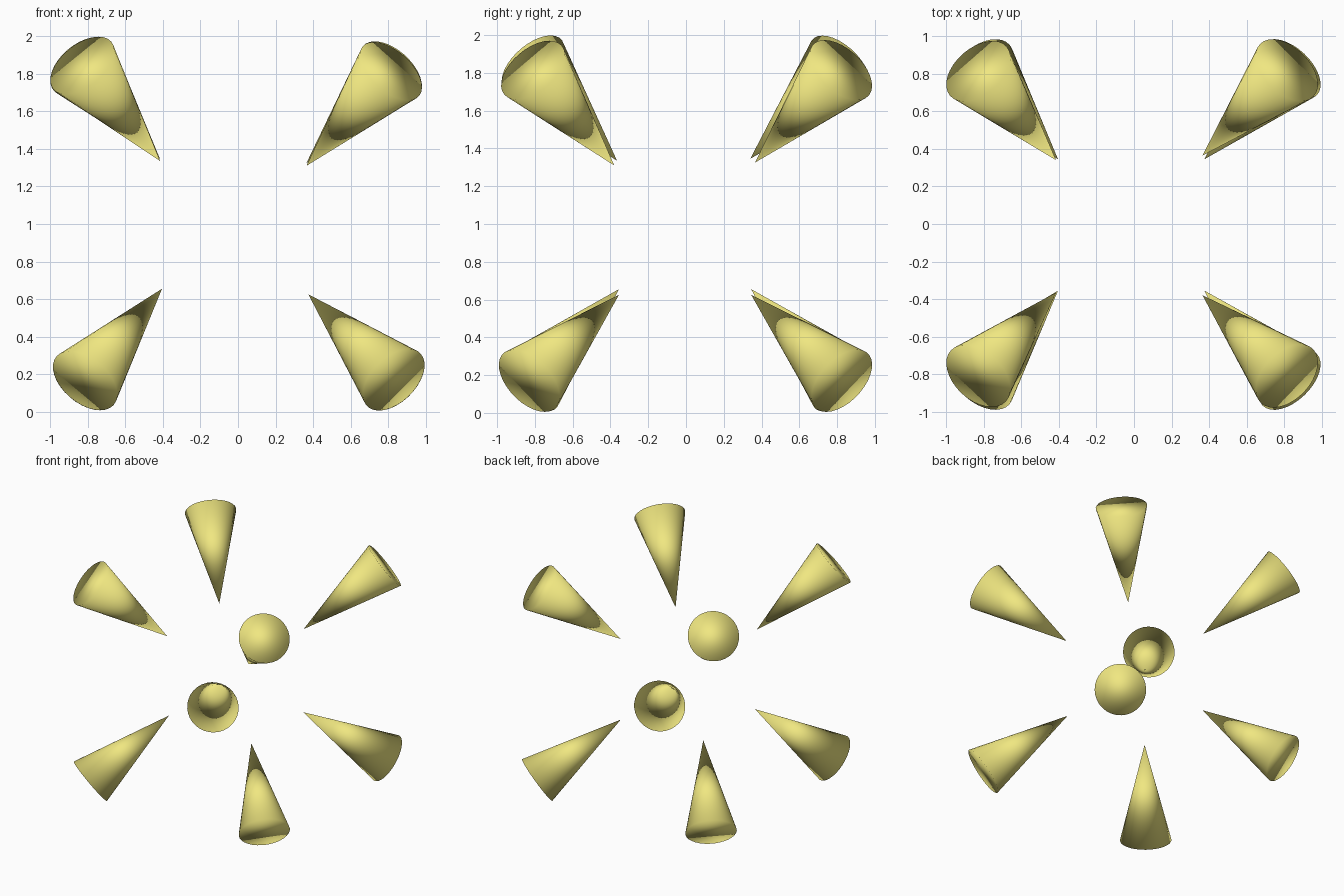
import bpy
from mathutils import Vector

if "Cube" in bpy.data.objects:
    bpy.data.objects.remove(bpy.data.objects["Cube"])

RADIUS = 0.2

yellow = bpy.data.materials.new("yellow")
yellow.diffuse_color = (0.87, 0.80, 0.22, 1.0)
yellow.use_nodes = True
yellow.node_tree.nodes["Principled BSDF"].inputs["Base Color"].default_value = yellow.diffuse_color


def spike(name, tip, base):
    """Smooth cone running from a wide closed base to a sharp tip."""
    tip, base = Vector(tip), Vector(base)
    axis = tip - base
    bpy.ops.mesh.primitive_cone_add(vertices=32, radius1=RADIUS, radius2=0,
                                    depth=axis.length, location=(tip + base) / 2,
                                    rotation=axis.to_track_quat('Z', 'Y').to_euler())
    obj = bpy.context.object
    obj.name = name
    obj.data.materials.append(yellow)
    bpy.ops.object.shade_smooth()


# Eight cones at the corners of a cube, tips facing the middle (tip, base centre)
spikes = {
    "top_front_left_cone": ((-0.415, -0.365, 1.335), (-0.83, -0.81, 1.845)),
    "top_front_right_cone": ((0.365, -0.38, 1.31), (0.815, -0.81, 1.815)),
    "top_back_right_cone": ((0.365, 0.365, 1.325), (0.815, 0.82, 1.815)),
    "top_back_left_cone": ((-0.415, 0.34, 1.345), (-0.83, 0.815, 1.84)),
    "bottom_front_left_cone": ((-0.405, -0.355, 0.655), (-0.815, -0.83, 0.165)),
    "bottom_front_right_cone": ((0.375, -0.355, 0.625), (0.83, -0.83, 0.17)),
    "bottom_back_right_cone": ((0.375, 0.345, 0.625), (0.83, 0.825, 0.17)),
    "bottom_back_left_cone": ((-0.405, 0.345, 0.655), (-0.815, 0.825, 0.165)),
}
for name, (tip, base) in spikes.items():
    spike(name, tip, base)
